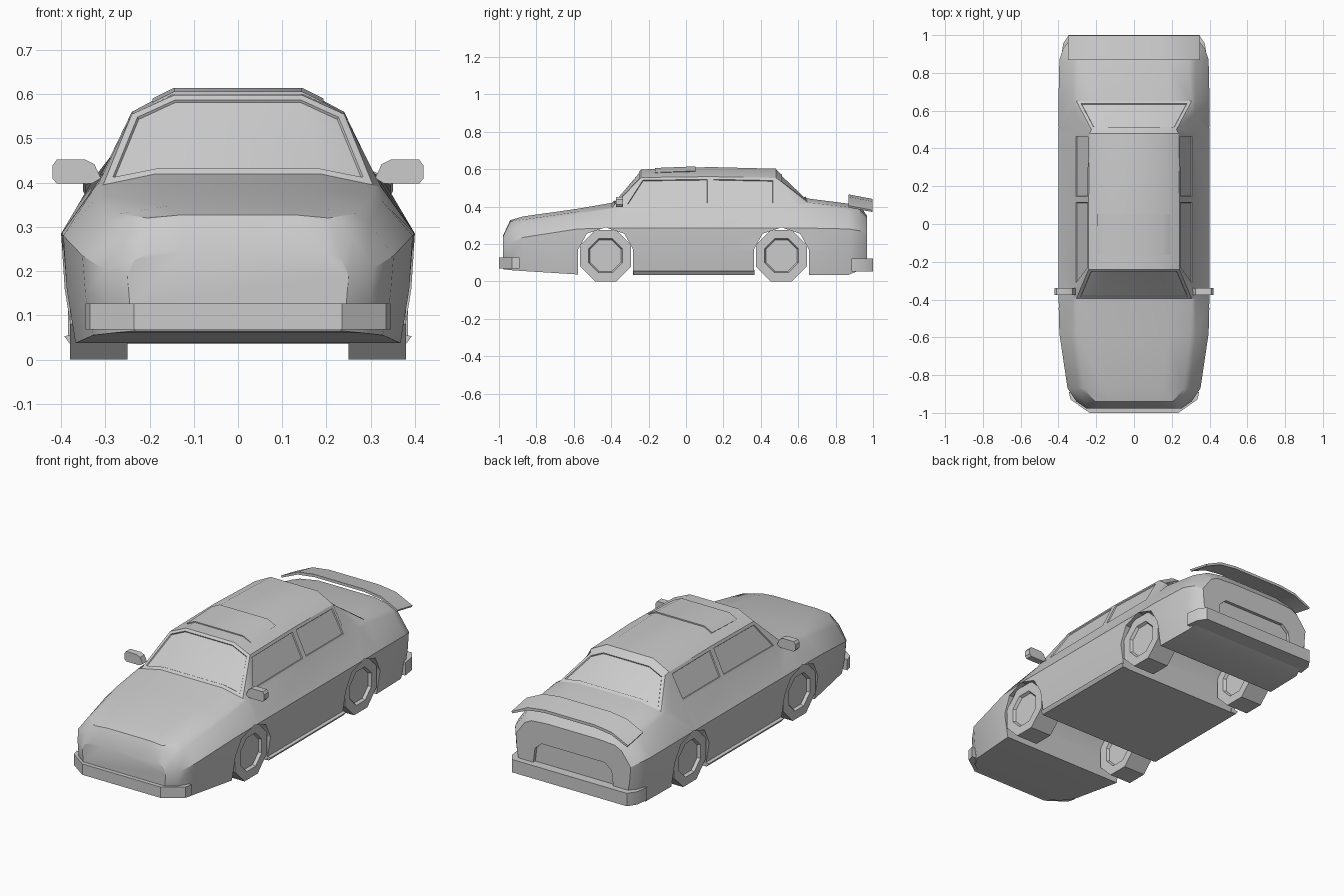
import bpy, bmesh, math
from mathutils import Matrix, Vector

if "Cube" in bpy.data.objects:
    bpy.data.objects.remove(bpy.data.objects["Cube"])


def finish(name, bm, angle=30):
    bmesh.ops.recalc_face_normals(bm, faces=bm.faces[:])
    me = bpy.data.meshes.new(name)
    bm.to_mesh(me)
    bm.free()
    ob = bpy.data.objects.new(name, me)
    bpy.context.collection.objects.link(ob)
    smooth(ob, angle)
    return ob


def smooth(ob, angle):
    bpy.ops.object.select_all(action='DESELECT')
    ob.select_set(True)
    bpy.context.view_layer.objects.active = ob
    bpy.ops.object.shade_smooth_by_angle(angle=math.radians(angle))


def prism(name, pts, axis, a, b, tilt=0.0):
    """Extrude a 2D outline along an axis from a to b; tilt shears z along y."""
    bm = bmesh.new()
    place = {'x': lambda p, t: (t, p[0], p[1]),
             'y': lambda p, t: (p[0], t, p[1]),
             'z': lambda p, t: (p[0], p[1], t)}[axis]
    lo = [bm.verts.new(place(p, a)) for p in pts]
    hi = [bm.verts.new(place(p, b)) for p in pts]
    n = len(pts)
    bm.faces.new(lo)
    bm.faces.new(hi)
    for i in range(n):
        bm.faces.new((lo[i], lo[(i + 1) % n], hi[(i + 1) % n], hi[i]))
    for v in bm.verts:
        v.co.z += tilt * (v.co.y - a)
    return finish(name, bm)


def mirrored(half):
    return half + [(-x, z) for x, z in reversed(half)]


# Body sections: y, waist half width, floor z, waist z, then shoulder, edge
# and crown (x, z), and a y shift for the shoulder
front = [
    (-.978, .25, .065, .19, .235, .225, .20, .24, .12, .245, 0),
    (-.94, .305, .06, .205, .26, .275, .205, .32, .13, .327, 0),
    (-.87, .352, .055, .235, .295, .31, .265, .33, .16, .347, 0),
    (-.58, .395, .037, .28, .325, .36, .30, .372, .18, .388, 0),
    (-.395, .40, .035, .285, .325, .388, .305, .395, .185, .42, 0),
    (-.24, .40, .035, .285, .315, .40, .24, .555, .145, .598, -.10),
    (.13, .40, .035, .285, .315, .405, .24, .56, .145, .611, 0)]
rear = [
    (.48, .40, .035, .285, .315, .405, .235, .553, .14, .602, 0),
    (.50, .40, .035, .285, .317, .41, .225, .54, .14, .58, .08),
    (.65, .40, .035, .285, .325, .412, .305, .422, .185, .443, 0),
    (.87, .395, .035, .28, .325, .38, .29, .397, .17, .415, 0),
    (.93, .375, .06, .27, .31, .36, .28, .383, .17, .403, 0),
    (.967, .345, .08, .25, .29, .325, .25, .345, .15, .352, 0)]

bm = bmesh.new()
rings = []
for y, w, zb, zw, x3, z3, x4, z4, x5, z5, dy in front + rear:
    half = [(w * .93, y, zb), (w * .98, y, zb + (zw - zb) * .5), (w, y, zw),
            (x3, y + dy, z3), (x4, y, z4), (x5, y, z5)]
    pts = half + [(-a, b, c) for a, b, c in reversed(half)]
    rings.append([bm.verts.new(p) for p in pts])
face = {}
for i in range(len(rings) - 1):
    r, s = rings[i], rings[i + 1]
    for j in range(12):
        k = (j + 1) % 12
        face[i, j] = bm.faces.new((r[j], r[k], s[k], s[j]))
bm.faces.new(rings[0])
bm.faces.new(rings[-1])
bmesh.ops.recalc_face_normals(bm, faces=bm.faces[:])

# Sunken windscreen, rear window and side windows
panes = [[(4, 4), (4, 5), (4, 6)], [(8, 4), (8, 5), (8, 6)],
         [(5, 3)], [(6, 3)], [(5, 7)], [(6, 7)]]
for keys in panes:
    bmesh.ops.inset_region(bm, faces=[face[k] for k in keys],
                           thickness=.016, depth=0, use_even_offset=True)
    bmesh.ops.inset_region(bm, faces=[face[k] for k in keys],
                           thickness=.002, depth=-.006, use_even_offset=True)
body = finish('car_body', bm)

# Wheel arches and rear plate recess
wheel_y = (-.43, .51)
cutters = []
for wy in wheel_y:
    arch = [(-.147, -.1), (-.147, .17), (-.10, .255), (0, .288),
            (.10, .255), (.147, .17), (.147, -.1)]
    cutters.append(prism('arch_cutter', [(wy + a, z) for a, z in arch],
                         'x', -.6, .6))
cutters.append(prism('plate_cutter', mirrored([(.24, .12), (.23, .20), (.19, .235)]),
                     'y', .95, 1.1))
for c in cutters:
    c.hide_render = True
    m = body.modifiers.new('cut', 'BOOLEAN')
    m.operation = 'DIFFERENCE'
    m.solver = 'EXACT'
    m.object = c
    bpy.context.view_layer.objects.active = body
    bpy.ops.object.modifier_apply(modifier=m.name)
    bpy.data.objects.remove(c)
smooth(body, 30)

# Wheels with sunken hubs
for wy in wheel_y:
    for side in (-1, 1):
        bm = bmesh.new()
        r = .137 / math.cos(math.pi / 8)
        bmesh.ops.create_cone(bm, cap_ends=True, segments=8, radius1=r,
                              radius2=r, depth=.13)
        bmesh.ops.rotate(bm, verts=bm.verts, matrix=Matrix.Rotation(math.pi / 8, 3, 'Z'))
        caps = [f for f in bm.faces if len(f.verts) == 8]
        bmesh.ops.inset_individual(bm, faces=caps, thickness=.05, depth=0)
        bmesh.ops.inset_individual(bm, faces=caps, thickness=.008, depth=-.015)
        bmesh.ops.rotate(bm, verts=bm.verts, matrix=Matrix.Rotation(math.pi / 2, 3, 'Y'))
        bmesh.ops.translate(bm, verts=bm.verts, vec=Vector((side * .315, wy, .137)))
        finish('wheel', bm)

# Bumpers
prism('front_bumper', mirrored([(.30, -.89), (.345, -.89), (.335, -.93), (.235, -1)]),
      'z', .068, .127)
prism('rear_bumper', mirrored([(.34, .885), (.385, .885), (.375, .955), (.345, 1)]),
      'z', .052, .122)

# Side sills and door mirrors
for s in (-1, 1):
    prism('side_sill', [(s * .35, .035), (s * .38, .035), (s * .393, .053), (s * .35, .06)],
          'y', -.28, .367)
    prism('door_mirror', [(s * x, z) for x, z in
          ((.31, .41), (.33, .398), (.41, .398), (.42, .41), (.42, .438),
           (.41, .452), (.345, .452), (.325, .442))], 'y', -.375, -.338)

# Sunroof panel
prism('sunroof', mirrored([(.18, .57), (.193, .582), (.145, .606)]), 'y', -.165, .05, .04)

# Rear wing with drooping ends
prism('rear_wing', [(-.35, .405), (-.25, .452), (-.15, .465), (.15, .465), (.25, .452),
                    (.35, .405), (.345, .395), (.25, .437), (.15, .45), (-.15, .45),
                    (-.25, .437), (-.345, .395)], 'y', .868, .997, -.19)
